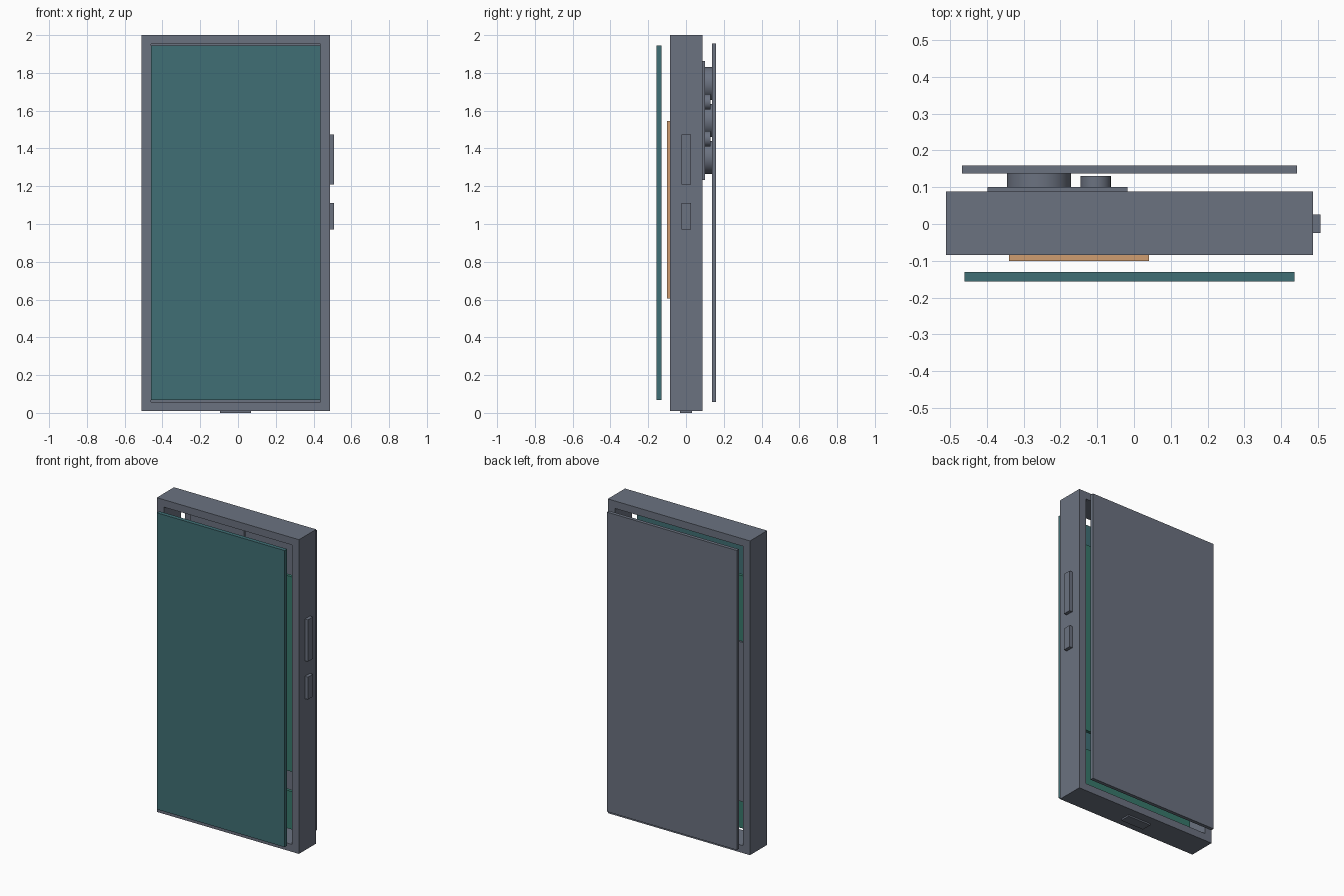
import bpy
import bmesh
from math import pi
from mathutils import Matrix, Vector

default = bpy.data.objects.get("Cube")
if default:
    bpy.data.objects.remove(default, do_unlink=True)


def material(name, rgb):
    mat = bpy.data.materials.new(name)
    mat.use_nodes = True
    colour = (*rgb, 1.0)
    mat.diffuse_color = colour
    mat.node_tree.nodes["Principled BSDF"].inputs["Base Color"].default_value = colour
    return mat


GREY = material("slate grey", (0.147, 0.168, 0.216))
TEAL = material("deep teal", (0.051, 0.159, 0.178))
GREEN = material("board green", (0.04, 0.19, 0.15))
ORANGE = material("battery orange", (0.631, 0.337, 0.162))


def finish(bm, name, mat):
    bmesh.ops.recalc_face_normals(bm, faces=bm.faces)
    mesh = bpy.data.meshes.new(name)
    bm.to_mesh(mesh)
    bm.free()
    mesh.materials.append(mat)
    obj = bpy.data.objects.new(name, mesh)
    bpy.context.scene.collection.objects.link(obj)
    return obj


def box(name, mat, xs, ys, zs):
    """Box given by its extent on each axis."""
    size = [b - a for a, b in (xs, ys, zs)]
    centre = Vector([(a + b) / 2 for a, b in (xs, ys, zs)])
    bm = bmesh.new()
    bmesh.ops.create_cube(bm, size=1, matrix=Matrix.Translation(centre) @ Matrix.Diagonal((*size, 1)))
    return finish(bm, name, mat)


def disc(name, mat, x, z, radius, ys):
    """Cylinder whose axis runs front to back."""
    bm = bmesh.new()
    place = Matrix.Translation((x, sum(ys) / 2, z)) @ Matrix.Rotation(pi / 2, 4, "X")
    bmesh.ops.create_cone(bm, cap_ends=True, segments=48, radius1=radius, radius2=radius,
                          depth=ys[1] - ys[0], matrix=place)
    obj = finish(bm, name, mat)
    bpy.context.view_layer.objects.active = obj
    obj.select_set(True)
    bpy.ops.object.shade_smooth_by_angle()
    obj.select_set(False)


def frame(name, mat, outer, inner, ys):
    """Rectangular ring, open at the front and back."""
    bm = bmesh.new()
    loops = []
    for x0, x1, z0, z1 in (outer, inner):
        corners = ((x0, z0), (x1, z0), (x1, z1), (x0, z1))
        loops.append([bm.verts.new((x, ys[0], z)) for x, z in corners])
    for i in range(4):
        j = (i + 1) % 4
        bm.faces.new((loops[0][i], loops[0][j], loops[1][j], loops[1][i]))
    ring = bmesh.ops.extrude_face_region(bm, geom=bm.faces[:])
    moved = [v for v in ring["geom"] if isinstance(v, bmesh.types.BMVert)]
    bmesh.ops.translate(bm, verts=moved, vec=(0, ys[1] - ys[0], 0))
    finish(bm, name, mat)


# Housing with the two cover panels floating off it
frame("housing_frame", GREY, (-0.51, 0.486, 0.01, 2.0), (-0.461, 0.437, 0.057, 1.953), (-0.084, 0.088))
box("front_screen", TEAL, (-0.46, 0.436), (-0.156, -0.13), (0.067, 1.945))
box("back_panel", GREY, (-0.467, 0.443), (0.137, 0.159), (0.058, 1.955))

# Side buttons and bottom port
for name, zs in (("volume_button", (1.21, 1.475)), ("power_button", (0.97, 1.112))):
    box(name, GREY, (0.48, 0.507), (-0.024, 0.026), zs)
box("charging_port", GREY, (-0.095, 0.068), (-0.033, 0.033), (0.0, 0.02))

# Circuit boards and battery
box("main_board", GREEN, (-0.42, 0.396), (-0.02, 0.0), (0.48, 1.715))
box("lower_board", GREEN, (-0.42, 0.396), (-0.02, 0.0), (0.115, 0.355))
box("battery", ORANGE, (-0.34, 0.041), (-0.1, -0.02), (0.605, 1.545))
box("flex_strip", GREY, (-0.42, -0.36), (0.0, 0.012), (0.29, 1.3))

# Camera plate with three large lenses and two small ones between them
box("camera_plate", GREY, (-0.398, -0.018), (0.086, 0.1), (1.232, 1.862))
for i in range(3):
    disc(f"large_lens_{i + 1}", GREY, -0.258, 1.743 - 0.195 * i, 0.087, (0.1, 0.137))
for i in range(2):
    disc(f"small_lens_{i + 1}", GREY, -0.104, 1.646 - 0.195 * i, 0.041, (0.1, 0.131))
